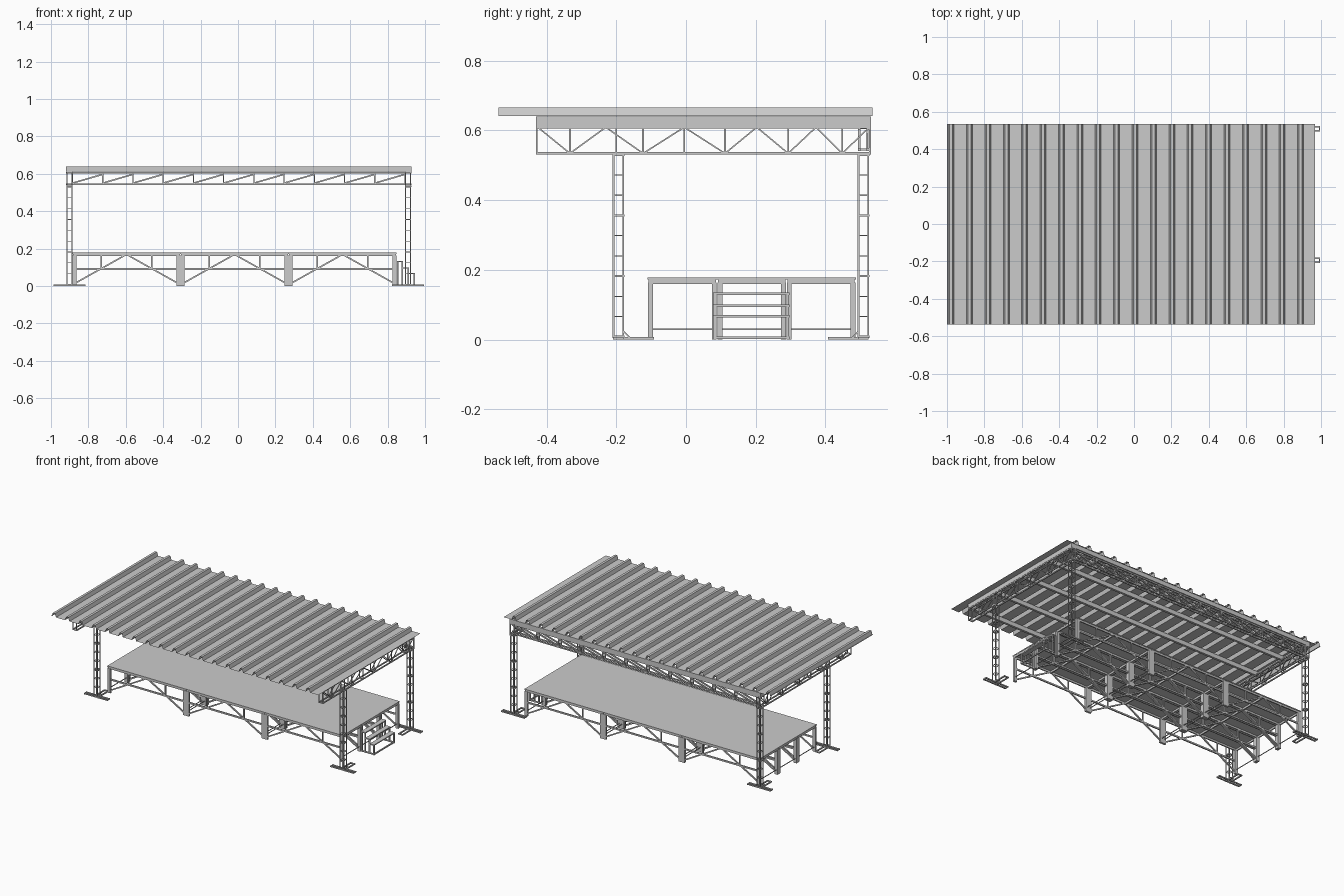
import bpy, bmesh
from mathutils import Vector, Matrix

if "Cube" in bpy.data.objects:
    bpy.data.objects.remove(bpy.data.objects["Cube"])


class Part:
    """Collects boxes and straight bars into one named object."""
    def __init__(self, name):
        self.name, self.bm = name, bmesh.new()

    def box(self, x0, x1, y0, y1, z0, z1):
        m = Matrix.Translation(((x0 + x1) / 2, (y0 + y1) / 2, (z0 + z1) / 2))
        m = m @ Matrix.Diagonal((x1 - x0, y1 - y0, z1 - z0, 1))
        bmesh.ops.create_cube(self.bm, size=1, matrix=m)

    def bar(self, a, b, t=0.005):
        a, b = Vector(a), Vector(b)
        d = b - a
        m = Matrix.Translation((a + b) / 2) @ d.to_track_quat('Z', 'Y').to_matrix().to_4x4()
        bmesh.ops.create_cube(self.bm, size=1, matrix=m @ Matrix.Diagonal((t, t, d.length, 1)))

    def done(self):
        me = bpy.data.meshes.new(self.name)
        self.bm.to_mesh(me)
        self.bm.free()
        ob = bpy.data.objects.new(self.name, me)
        bpy.context.collection.objects.link(ob)
        return ob


# corrugated roof sheet: open profile extruded along y
sheet = Part("roof_sheet")
X0, X1, N = -1.0, 0.967, 20
step = (X1 - X0) / N
prof = [(X0, 0.642)]
for i in range(N):
    x = X0 + i * step
    prof += [(x + 0.006, 0.642), (x + 0.014, 0.666), (x + 0.030, 0.666), (x + 0.038, 0.642)]
prof.append((X1, 0.642))
rows = [[sheet.bm.verts.new((x, y, z)) for x, z in prof] for y in (-0.538, 0.535)]
for i in range(len(prof) - 1):
    sheet.bm.faces.new((rows[0][i], rows[0][i + 1], rows[1][i + 1], rows[1][i]))
sheet.done()

# roof purlins: rails along x, edge rails along y
XL, XR = -0.92, 0.928
purlin = Part("roof_purlins")
for y in (-0.43, -0.2, 0.05, 0.29, 0.515):
    purlin.box(XL, XR, y, y + 0.015, 0.612, 0.64)
for x in (XL, XR - 0.012):
    purlin.box(x, x + 0.012, -0.43, 0.53, 0.612, 0.64)
purlin.done()

# column frame lines, x pairs and y pairs
COL_X = [(-0.914, -0.888), (0.896, 0.923)]
COL_Y = [(-0.208, -0.18), (0.495, 0.523)]

# side trusses: two planes with zigzag webs
top = [-0.425, -0.23, -0.005, 0.203, 0.373, 0.526]
low = [-0.333, -0.123, 0.112, 0.293, 0.448]
zig = [p for i in range(5) for p in ((top[i], 0.609), (low[i], 0.534))] + [(top[5], 0.609)]
truss = Part("side_trusses")
for xa, xb in COL_X:
    for x in (xa, xb):
        for z in (0.534, 0.609):
            truss.bar((x, -0.43, z), (x, 0.53, z), 0.007)
        for (y0, z0), (y1, z1) in zip(zig, zig[1:]):
            truss.bar((x, y0, z0), (x, y1, z1), 0.004)
        for y in low + [-0.428, -0.005, 0.528, -0.2]:
            truss.bar((x, y, 0.534), (x, y, 0.609), 0.005)
    for y in low + [-0.428, -0.005, 0.528]:
        for z in (0.534, 0.609):
            truss.bar((xa, y, z), (xb, y, z), 0.005)
truss.done()

# back truss: eleven bays with rising diagonals
back = Part("back_truss")
bays = 11
pts = [XL + 0.035 + i * (XR - XL - 0.07) / bays for i in range(bays + 1)]
for y in (0.497, 0.522):
    for z in (0.545, 0.606):
        back.bar((XL, y, z), (XR, y, z), 0.008)
    for x in pts:
        back.bar((x, y, 0.545), (x, y, 0.606), 0.006)
    for a, b in zip(pts, pts[1:]):
        back.bar((a, y, 0.55), (b, y, 0.597), 0.008)
for x in pts:
    for z in (0.545, 0.606):
        back.bar((x, 0.497, z), (x, 0.522, z), 0.005)
back.done()

# lattice columns and their feet
column = Part("lattice_columns")
foot = Part("column_feet")
for xa, xb in COL_X:
    for k, (ya, yb) in enumerate(COL_Y):
        for x in (xa, xb):
            for y in (ya, yb):
                column.bar((x, y, 0.005), (x, y, 0.534), 0.005)
        for i in range(10):
            z = 0.008 + i * 0.058
            t = 0.006 if i % 3 == 0 else 0.003
            for x in (xa, xb):
                column.bar((x, ya, z), (x, yb, z), t)
            for y in (ya, yb):
                column.bar((xa, y, z), (xb, y, z), t)
        xc, yc = (xa + xb) / 2, (ya + yb) / 2
        for y in (yc - 0.010, yc + 0.010):
            foot.box(xc - 0.085, xc + 0.085, y - 0.004, y + 0.004, 0, 0.007)
        for x in (xc - 0.083, xc + 0.083, xa, xb):
            foot.box(x - 0.003, x + 0.003, yc - 0.015, yc + 0.015, 0, 0.008)
        s, ye = (1, yb) if k == 0 else (-1, ya)
        for x in (xa, xb):
            foot.box(x - 0.004, x + 0.004, *sorted((ye, ye + s * 0.088)), 0, 0.007)
            foot.bar((x, ye, 0.025), (x, ye + s * 0.018, 0.006), 0.004)
        foot.box(xa, xb, *sorted((ye + s * 0.08, ye + s * 0.088)), 0, 0.007)
column.done()
foot.done()

# stage: three by three platform modules
DX0, DX1, DY0, DY1 = -0.885, 0.848, -0.11, 0.487
mx, my = (DX1 - DX0) / 3, (DY1 - DY0) / 3
deck = Part("stage_deck")
deck.box(DX0, DX1, DY0, DY1, 0.172, 0.178)
deck.done()
frame = Part("stage_frame")
legs = Part("stage_legs")
brace = Part("stage_braces")
for i in range(3):
    for j in range(3):
        x0, y0 = DX0 + i * mx, DY0 + j * my
        x1, y1 = x0 + mx, y0 + my
        # deck rim and ribs
        for y in (y0 + 0.003, y1 - 0.011, (y0 + y1) / 2 - 0.004):
            frame.box(x0 + 0.002, x1 - 0.002, y, y + 0.008, 0.160, 0.172)
        for x in (x0 + 0.002, x1 - 0.010, (x0 + x1) / 2 - 0.004):
            frame.box(x, x + 0.008, y0 + 0.003, y1 - 0.003, 0.160, 0.172)
        # corner legs
        for x in (x0, x1 - 0.0215):
            for y in (y0 + 0.001, y1 - 0.015):
                legs.box(x, x + 0.0215, y, y + 0.014, 0, 0.164)
        # braces on both long sides
        xm = (x0 + x1) / 2
        for y in (y0 + 0.007, y1 - 0.007):
            brace.box(x0 + 0.02, x1 - 0.02, y - 0.004, y + 0.004, 0.085, 0.095)
            for s in (-1, 1):
                brace.bar((xm + s * (mx / 2 - 0.02), y, 0.018), (xm + s * 0.012, y, 0.162), 0.008)
                xv = xm + s * 0.135
                brace.bar((xv, y, 0.09), (xv, y, 0.162), 0.007)
        # low tie between legs on the short sides
        for x in (x0 + 0.01, x1 - 0.01):
            brace.bar((x, y0 + 0.01, 0.03), (x, y1 - 0.01, 0.03), 0.004)
frame.done()
legs.done()
brace.done()

# side stairs with stepped tube frames
SY0, SY1 = 0.078, 0.297
tread = Part("stair_treads")
stair = Part("stair_frame")
edges = [0.85, 0.882, 0.914, 0.946]
heights = [0.135, 0.10, 0.07]
for n, z in enumerate(heights):
    xa, xb = edges[n], edges[n + 1]
    tread.box(xa, xb, SY0, SY1, z - 0.007, z)
    for y in (SY0 + 0.005, SY1 - 0.005):
        stair.bar((xb - 0.004, y, 0), (xb - 0.004, y, z - 0.002), 0.008)
for y in (SY0 + 0.005, SY1 - 0.005):
    stair.bar((0.85, y, 0.005), (0.946, y, 0.005), 0.008)
    stair.bar((0.854, y, 0), (0.854, y, 0.135), 0.008)
stair.bar((0.942, SY0, 0.005), (0.942, SY1, 0.005), 0.008)
tread.done()
stair.done()
